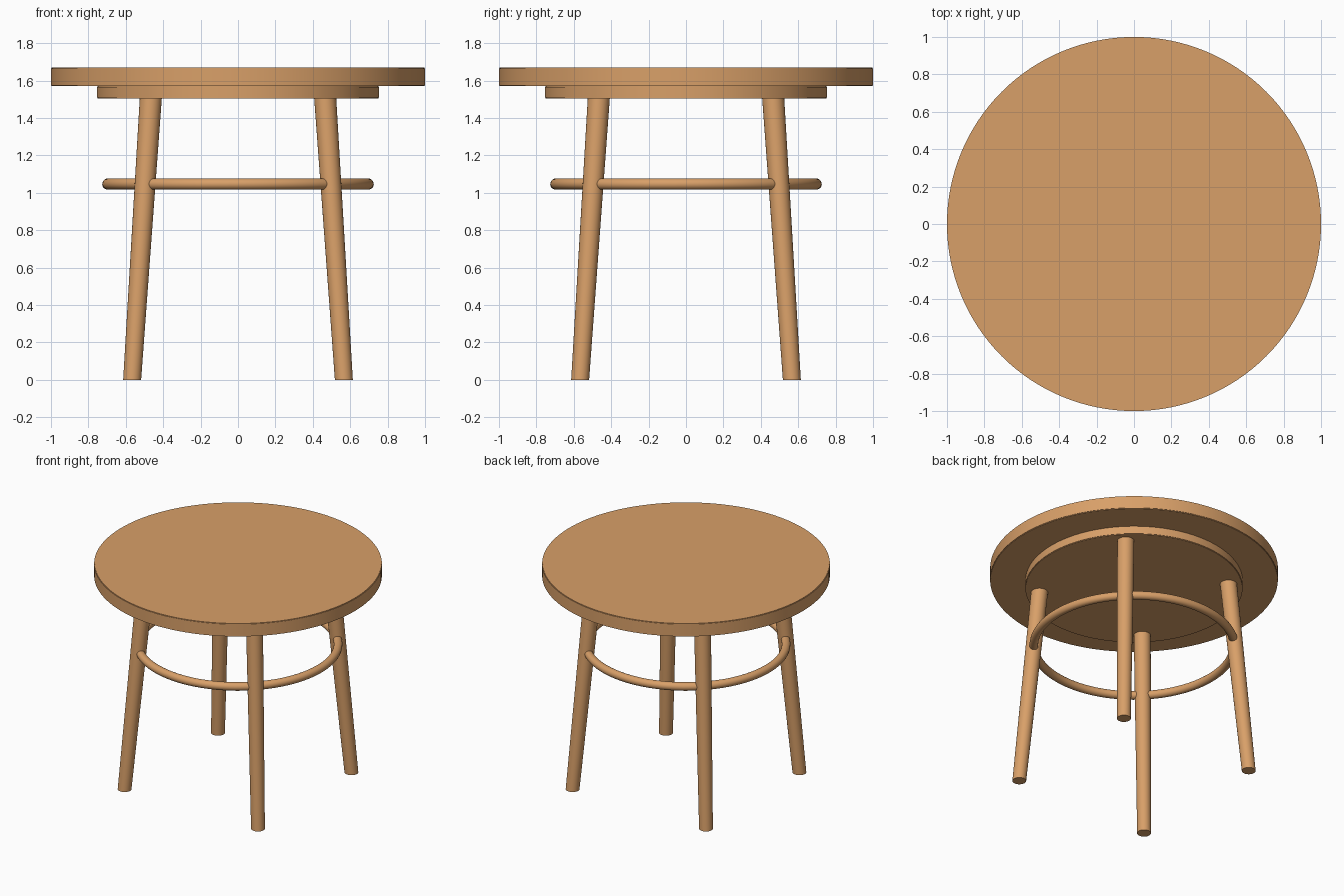
import bpy, bmesh, math
from mathutils import Vector

if "Cube" in bpy.data.objects:
    bpy.data.objects.remove(bpy.data.objects["Cube"])

wood = bpy.data.materials.new("warm wood")
wood.diffuse_color = (0.69, 0.35, 0.14, 1)
wood.use_nodes = True
wood.node_tree.nodes["Principled BSDF"].inputs["Base Color"].default_value = wood.diffuse_color


def finish(name, bm):
    bmesh.ops.recalc_face_normals(bm, faces=bm.faces)
    mesh = bpy.data.meshes.new(name)
    bm.to_mesh(mesh)
    bm.free()
    mesh.materials.append(wood)
    obj = bpy.data.objects.new(name, mesh)
    bpy.context.collection.objects.link(obj)
    bpy.ops.object.select_all(action='DESELECT')
    obj.select_set(True)
    bpy.context.view_layer.objects.active = obj
    bpy.ops.object.shade_smooth_by_angle(angle=math.radians(35))
    return obj


def disc(name, radius, z0, z1, bevel=0.004):
    bm = bmesh.new()
    bmesh.ops.create_cone(bm, cap_ends=True, segments=128,
                          radius1=radius, radius2=radius, depth=z1 - z0)
    bmesh.ops.translate(bm, vec=(0, 0, (z0 + z1) / 2), verts=bm.verts)
    rims = [e for e in bm.edges if abs(e.verts[0].co.z - e.verts[1].co.z) < 1e-5]
    bmesh.ops.bevel(bm, geom=rims, offset=bevel, segments=2, affect='EDGES')
    return finish(name, bm)


def leg(name, foot, top, r_foot, r_top):
    # Tapered and sheared so the foot stays flat on the floor
    bm = bmesh.new()
    foot, top = Vector(foot), Vector(top)
    bmesh.ops.create_cone(bm, cap_ends=True, segments=40,
                          radius1=r_foot, radius2=r_top, depth=2)
    for v in bm.verts:
        end = foot if v.co.z < 0 else top
        v.co = Vector((v.co.x, v.co.y, 0)) + end
    return finish(name, bm)


# Round top and the apron beneath it
disc("table_top", 1.0, 1.57, 1.67)
disc("apron", 0.755, 1.505, 1.57)

# Four splayed legs
for depth, sy in (("front", -1), ("back", 1)):
    for side, sx in (("left", -1), ("right", 1)):
        leg(f"{depth}_{side}_leg", (0.566 * sx, 0.566 * sy, 0),
            (0.466 * sx, 0.466 * sy, 1.51), 0.048, 0.059)

# Ring stretcher running through the legs
bpy.ops.mesh.primitive_torus_add(major_radius=0.696, minor_radius=0.03,
                                 major_segments=128, minor_segments=20,
                                 location=(0, 0, 1.047))
ring = bpy.context.object
ring.name = "ring_stretcher"
ring.data.materials.append(wood)
bpy.ops.object.shade_smooth()
